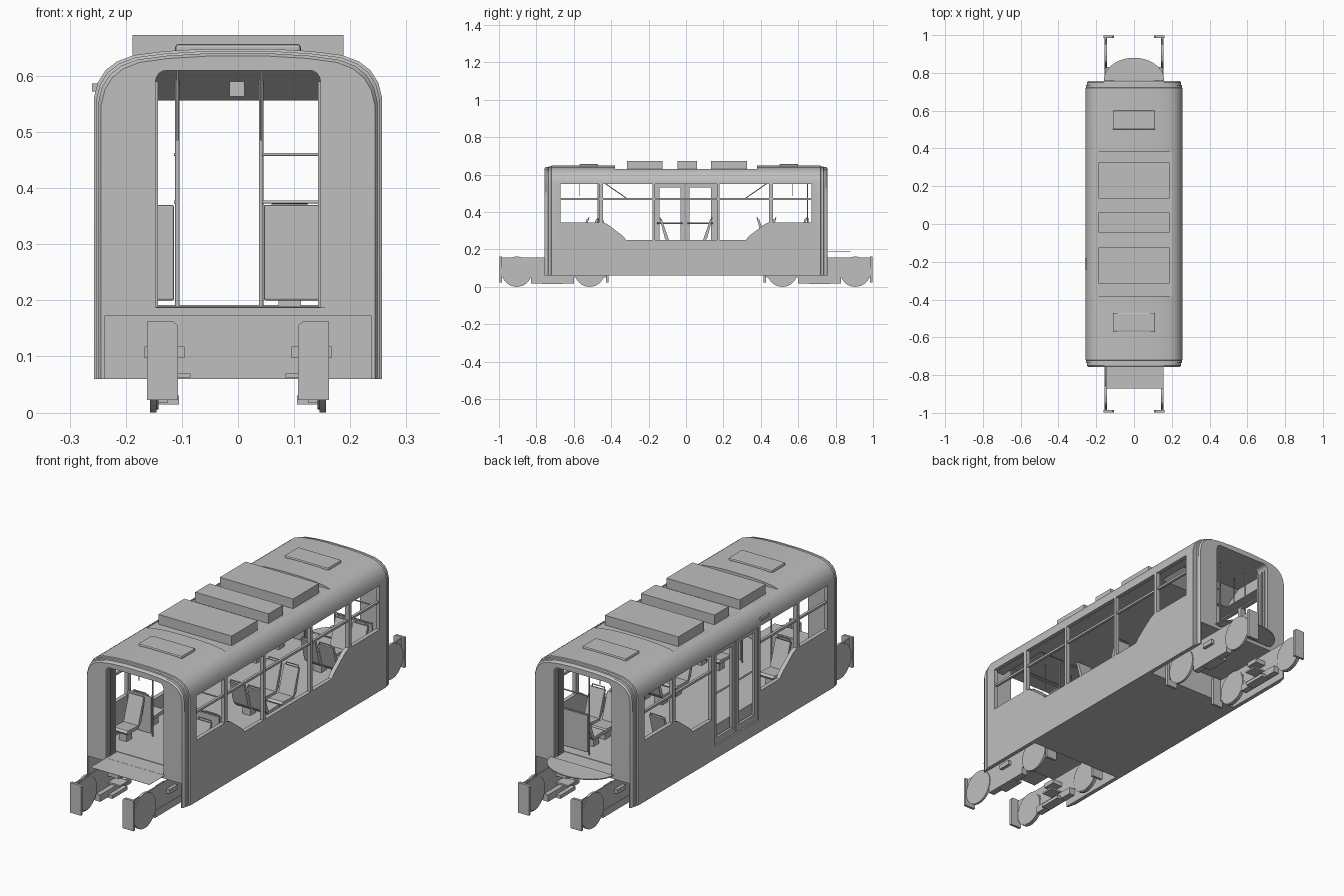
import bpy, bmesh, math
from mathutils import Vector

cube = bpy.data.objects.get("Cube")
if cube:
    bpy.data.objects.remove(cube, do_unlink=True)

grey = bpy.data.materials.new("plain grey")
grey.use_nodes = True
COLOUR = (0.52, 0.52, 0.52, 1)
grey.diffuse_color = COLOUR
grey.node_tree.nodes["Principled BSDF"].inputs["Base Color"].default_value = COLOUR


def make(name, bm):
    bmesh.ops.recalc_face_normals(bm, faces=bm.faces)
    me = bpy.data.meshes.new(name)
    bm.to_mesh(me)
    bm.free()
    me.materials.append(grey)
    ob = bpy.data.objects.new(name, me)
    bpy.context.collection.objects.link(ob)
    return ob


def box(name, x, y, z, bevel=0):
    bm = bmesh.new()
    bmesh.ops.create_cube(bm, size=1)
    for v in bm.verts:
        v.co = [r[0] + (c + 0.5) * (r[1] - r[0]) for c, r in zip(v.co, (x, y, z))]
    if bevel:
        bmesh.ops.bevel(bm, geom=bm.edges[:], offset=bevel, segments=2, profile=0.5, affect='EDGES')
    return make(name, bm)


def prism(name, points, axis, lo, hi):
    """Extrude a 2D outline along x, y or z."""
    bm = bmesh.new()
    place = {'x': lambda a, b, t: (t, a, b), 'y': lambda a, b, t: (a, t, b),
             'z': lambda a, b, t: (a, b, t)}[axis]
    face = bm.faces.new([bm.verts.new(place(a, b, lo)) for a, b in points])
    ext = bmesh.ops.extrude_face_region(bm, geom=[face])
    move = Vector(place(0, 0, hi - lo))
    bmesh.ops.translate(bm, verts=[g for g in ext["geom"] if isinstance(g, bmesh.types.BMVert)], vec=move)
    bm.faces.ensure_lookup_table()
    return make(name, bm)


def tube(name, points, r=0.004):
    cu = bpy.data.curves.new(name, 'CURVE')
    cu.dimensions = '3D'
    cu.bevel_depth, cu.bevel_resolution, cu.use_fill_caps = r, 1, True
    sp = cu.splines.new('POLY')
    sp.points.add(len(points) - 1)
    for p, co in zip(sp.points, points):
        p.co = (*co, 1)
    cu.materials.append(grey)
    ob = bpy.data.objects.new(name, cu)
    bpy.context.collection.objects.link(ob)
    return ob


def disc(name, x, y, z, r, depth):
    circle = [(y + r * math.cos(math.tau * i / 32), z + r * math.sin(math.tau * i / 32)) for i in range(32)]
    return prism(name, circle, 'x', x - depth / 2, x + depth / 2)


# Body shell: arched section lofted along y, stepped in at both ends
half = [(0.257, 0.06), (0.257, 0.56), (0.25, 0.588), (0.236, 0.61), (0.215, 0.626),
        (0.185, 0.637), (0.13, 0.644), (0.06, 0.648)]
section = half + [(-x, z) for x, z in reversed(half)]
end = [(0.757, 0.013), (0.749, 0.008), (0.737, 0.008), (0.735, 0.004), (0.722, 0.004), (0.72, 0)]
stations = [(-y, s) for y, s in end] + list(reversed(end))
bm = bmesh.new()
rings = []
for y, s in stations:
    rings.append([bm.verts.new((x * (1 - s / 0.257), y, z - (s if z > 0.5 else 0))) for x, z in section])
n = len(section)
for a, b in zip(rings, rings[1:]):
    for i in range(n):
        bm.faces.new((a[i], a[(i + 1) % n], b[(i + 1) % n], b[i]))
bm.faces.new(rings[0])
bm.faces.new(rings[-1])
body = make("body_shell", bm)

# Cutters: cabin, bogie wells, raised end ceilings, portals, roof well, windows, doorway
cutters = [box("cabin_cutter", (-0.238, 0.238), (-0.69, 0.69), (0.19, 0.556)),
           box("roof_cutter", (-0.204, 0.204), (-0.38, 0.38), (0.628, 0.8)),
           box("door_cutter", (-0.3, -0.225), (-0.165, 0.155), (0.12, 0.55))]
portal = [(-0.147, 0.188), (0.147, 0.188)]
for cx, start in ((0.127, 0), (-0.127, 90)):
    for i in range(5):
        a = math.radians(start + i * 22.5)
        portal.append((cx + 0.02 * math.cos(a), 0.59 + 0.02 * math.sin(a)))
for s in (-1, 1):
    cutters.append(box("bogie_well_cutter", (-0.238, 0.238), sorted((s * 0.41, s * 0.8)), (0, 0.172)))
    cutters.append(prism("portal_cutter", portal, 'y', s * 0.68, s * 0.8))
    cutters.append(prism("ceiling_cutter", [(s * 0.69, 0.54), (s * 0.69, 0.612), (s * 0.5, 0.612),
                                            (s * 0.4, 0.54)], 'x', -0.19, 0.19))
    for side in (-1, 1):
        lo, hi = side * 0.22, side * 0.3
        cutters.append(prism("end_window_cutter", [(s * 0.67, 0.345), (s * 0.67, 0.55), (s * 0.465, 0.55),
                                                   (s * 0.465, 0.345)], 'x', lo, hi))
        cutters.append(prism("slanted_window_cutter",
                             [(s * 0.445, 0.55), (s * 0.445, 0.345), (s * 0.42, 0.335), (s * 0.335, 0.27),
                              (s * 0.32, 0.25), (s * 0.18, 0.25), (s * 0.18, 0.55)], 'x', lo, hi))
cutters.append(box("middle_window_cutter", (0.22, 0.3), (-0.165, 0.165), (0.25, 0.55)))
for c in cutters:
    mod = body.modifiers.new(c.name, 'BOOLEAN')
    mod.operation, mod.solver, mod.object = 'DIFFERENCE', 'EXACT', c
bpy.context.view_layer.update()
cut_mesh = bpy.data.meshes.new_from_object(body.evaluated_get(bpy.context.evaluated_depsgraph_get()))
body.modifiers.clear()
body.data = cut_mesh
for c in cutters:
    bpy.data.objects.remove(c, do_unlink=True)
bpy.context.view_layer.objects.active = body
body.select_set(True)
bpy.ops.object.shade_smooth_by_angle(angle=math.radians(25))
body.select_set(False)

# Window transoms
for side in (-1, 1):
    x = sorted((side * 0.24, side * 0.252))
    for s in (-1, 1):
        for a, b in ((0.18, 0.445), (0.465, 0.67)):
            box("window_transom", x, sorted((s * a, s * b)), (0.465, 0.475))
box("window_transom", (0.24, 0.252), (-0.165, 0.165), (0.465, 0.475))

# Double door: two framed leaves with open panes
for y0, y1 in ((-0.165, -0.008), (-0.002, 0.155)):
    x = (-0.25, -0.238)
    for a, b in ((y0, y0 + 0.022), (y1 - 0.022, y1)):
        box("door_stile", x, (a, b), (0.12, 0.55))
    for a, b in ((0.12, 0.15), (0.53, 0.55)):
        box("door_rail", x, (y0, y1), (a, b))
    tube("door_handle", [(-0.23, y0 + 0.01, 0.34), (-0.23, y1 - 0.01, 0.34)])
box("door_lamp", (-0.26, -0.245), (-0.24, -0.18), (0.572, 0.586))

# Roof equipment and hatches
for y0, y1 in ((-0.315, -0.125), (-0.045, 0.06), (0.135, 0.325)):
    box("roof_unit", (-0.188, 0.188), (y0, y1), (0.625, 0.673))
for y0 in (-0.57, 0.5):
    box("roof_hatch", (-0.112, 0.112), (y0, y0 + 0.1), (0.636, 0.657), 0.006)

# Gangway plates and portal trim
box("front_gangway_plate", (-0.147, 0.155), (-0.87, -0.69), (0.1865, 0.1875))
arc = [(0.16 * math.cos(math.pi * i / 20), 0.76 + 0.12 * math.sin(math.pi * i / 20)) for i in range(21)]
prism("rear_gangway_plate", arc, 'z', 0.188, 0.192)
for s in (-1, 1):
    for side in (-1, 1):
        for y in (0.69, 0.71, 0.73):
            box("portal_rib", sorted((side * 0.143, side * 0.152)), sorted((s * y, s * (y + 0.01))), (0.188, 0.59))
box("ceiling_display", (-0.015, 0.012), (-0.47, -0.4), (0.563, 0.612))


# Seats: curved shell, facing along y
def seat(x, y, face):
    z = 0.246
    outline = [(0, 0.0), (0.075, 0.004), (0.085, -0.004), (0.08, -0.014), (0, -0.014),
               (-0.022, 0.01), (-0.05, 0.115), (-0.04, 0.118)]
    prism("seat_shell", [(y + face * a, z + b) for a, b in outline], 'x', x - 0.038, x + 0.038)
    box("seat_support", (x - 0.02, x + 0.02), (y + face * 0.04 - 0.02, y + face * 0.04 + 0.02), (0.19, z - 0.01))
    tube("seat_grab_rail", [(x - 0.034, y - face * 0.038, z + 0.09), (x - 0.03, y - face * 0.05, z + 0.124),
                            (x + 0.03, y - face * 0.05, z + 0.124), (x + 0.034, y - face * 0.038, z + 0.09)], 0.003)


for x in (0.092, 0.182):
    for y, face in ((-0.405, 1), (-0.09, 1), (0.09, -1), (0.43, 1), (0.595, -1)):
        seat(x, y, face)
seat(0.195, -0.57, -1)
for y, face in ((-0.52, -1), (-0.405, 1), (0.43, -1), (0.595, -1)):
    seat(-0.185, y, face)

# Partitions, poles and handrails
for x0, x1, px in ((0.046, 0.235, 0.041), (-0.235, -0.114, -0.108)):
    for y in (-0.47, 0.65):
        box("partition", (x0, x1), (y - 0.004, y + 0.004), (0.2, 0.37), 0.003)
        tube("pole", [(px, y, 0.19), (px, y, 0.6)])
        for z in (0.375, 0.46):
            tube("cross_rail", [(px, y, z), (x1, y, z)], 0.003)
    for s in (-1, 1):
        tube("ceiling_rail", [(px, s * 0.45, 0.565), (px, s * 0.32, 0.475)], 0.003)
        tube("hanging_strap", [(px, s * 0.57, 0.61), (px, s * 0.57, 0.485)], 0.002)

# Bogies: side plates, wheels, end shields, brakes and axles
for s in (-1, 1):
    for side in (-1, 1):
        def part(name, x, y, z):
            return box(name, sorted((side * x[0], side * x[1])), sorted((s * y[0], s * y[1])), z)
        part("bogie_side_plate", (0.147, 0.152), (0.43, 0.99), (0.05, 0.157))
        part("bogie_low_beam", (0.125, 0.155), (0.6, 0.83), (0.018, 0.05))
        part("track_brake", (0.105, 0.15), (0.66, 0.77), (0.014, 0.03))
        part("bogie_bracket", (0.085, 0.147), (0.68, 0.74), (0.062, 0.07))
        part("axle_box", (0.095, 0.167), (0.68, 0.74), (0.097, 0.118))
        for y, t in ((0.985, 0.012), (0.427, -0.012)):
            shield = [(0.107, 0.155), (0.115, 0.162), (0.162, 0.162), (0.162, 0.022), (0.107, 0.022)]
            prism("end_shield", [(side * a, z) for a, z in shield], 'y', s * y, s * (y + t))
        for y in (0.905, 0.515):
            disc("wheel", side * 0.151, s * y, 0.081, 0.081, 0.011)
            disc("wheel_rim", side * 0.146, s * y, 0.081, 0.076, 0.008)
